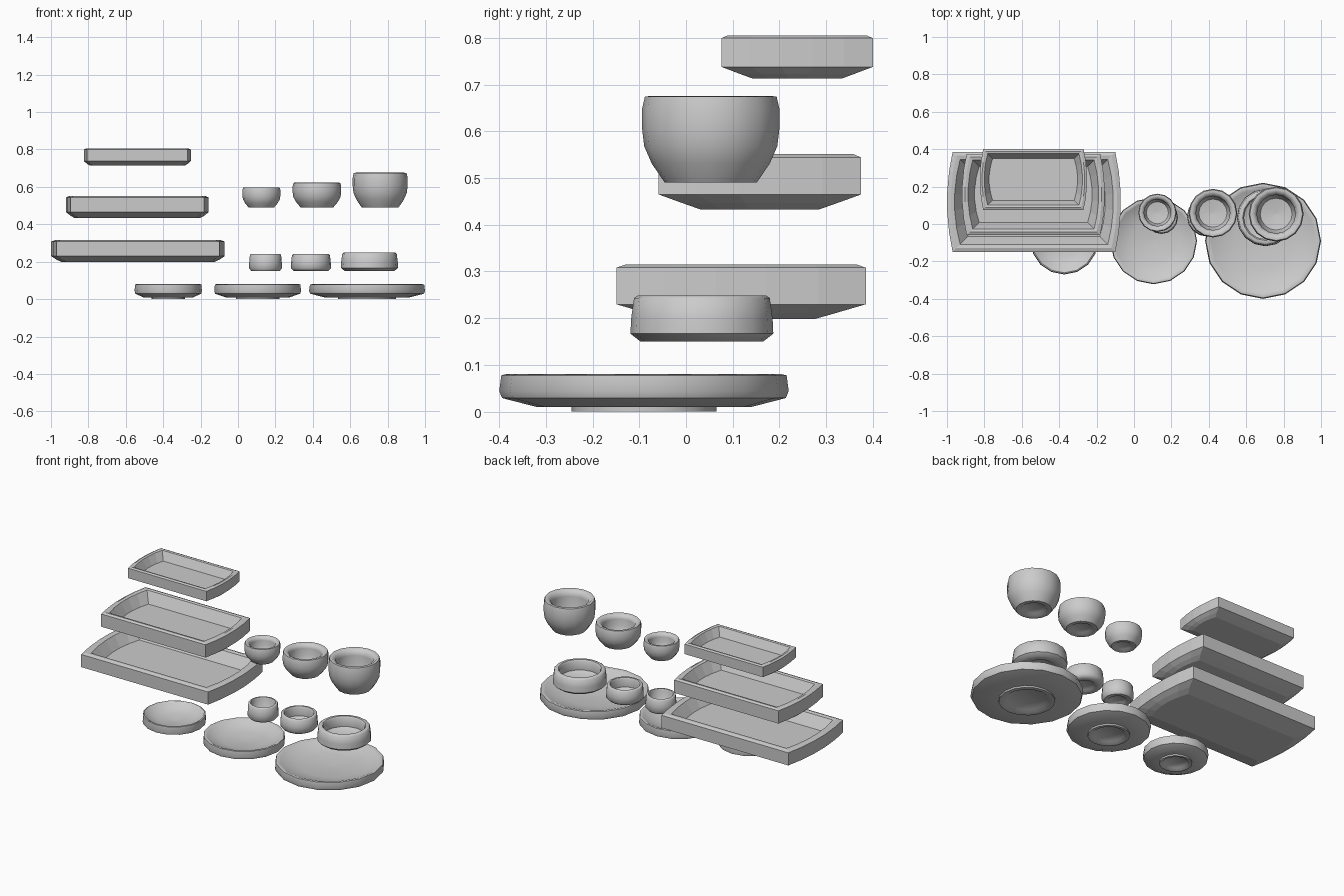
import bpy, bmesh, math

if "Cube" in bpy.data.objects:
    bpy.data.objects.remove(bpy.data.objects["Cube"])


def finish(bm, name, angle):
    bmesh.ops.recalc_face_normals(bm, faces=bm.faces)
    me = bpy.data.meshes.new(name)
    bm.to_mesh(me)
    bm.free()
    ob = bpy.data.objects.new(name, me)
    bpy.context.collection.objects.link(ob)
    bpy.ops.object.select_all(action='DESELECT')
    ob.select_set(True)
    bpy.context.view_layer.objects.active = ob
    if angle:
        bpy.ops.object.shade_smooth_by_angle(angle=math.radians(angle))
    return ob


def skin(bm, loops):
    # bridge successive closed loops and cap both ends
    rings = [[bm.verts.new(p) for p in lp] for lp in loops]
    n = len(rings[0])
    for a, b in zip(rings, rings[1:]):
        for i in range(n):
            j = (i + 1) % n
            bm.faces.new((a[i], a[j], b[j], b[i]))
    bm.faces.new(rings[0])
    bm.faces.new(rings[-1])


def lathe(name, cx, cy, z0, r, h, profile, sides=16):
    # profile is (radius fraction, height fraction)
    bm = bmesh.new()
    loops = []
    for pr, pz in profile:
        loops.append([(cx + r * pr * math.cos(2 * math.pi * i / sides),
                       cy + r * pr * math.sin(2 * math.pi * i / sides),
                       z0 + h * pz) for i in range(sides)])
    skin(bm, loops)
    return finish(bm, name, 50)


def tray_loop(cx, cy, hx, hy, z, bulge):
    # rectangle whose short ends bow outward
    ts = (-1, -0.62, -0.2, 0.2, 0.62, 1)
    right = [(cx + hx - bulge * t * t, cy + hy * t, z) for t in ts]
    left = [(cx - hx + bulge * t * t, cy - hy * t, z) for t in ts]
    return right + left


def tray(name, cx, cy, z0, hx, hy, h):
    b = hx * 0.065
    rim, floor = hy * 0.15, hy * 0.31
    bm = bmesh.new()
    skin(bm, [tray_loop(cx, cy, x, y, z0 + z, b) for x, y, z in (
        (hx * 0.88, hy * 0.59, 0),
        (hx * 0.94, hy * 0.76, h * 0.11),
        (hx, hy, h * 0.27),
        (hx, hy, h * 0.94),
        (hx - rim * 0.5, hy - rim * 0.5, h),
        (hx - rim, hy - rim, h * 0.97),
        (hx - floor, hy - floor, h * 0.42))])
    return finish(bm, name, 0)


# rectangular trays
tray("large_tray", -0.535, 0.118, 0.198, 0.465, 0.267, 0.117)
tray("medium_tray", -0.538, 0.158, 0.433, 0.382, 0.217, 0.118)
tray("small_tray", -0.538, 0.238, 0.713, 0.287, 0.162, 0.092)

# round plates with a foot ring
PLATE = [(0.02, 0.17), (0.36, 0.15), (0.42, 0), (0.5, 0), (0.5, 0.12),
         (0.74, 0.12), (0.98, 0.36), (1, 0.55), (0.985, 0.97), (0.95, 1),
         (0.9, 0.92), (0.75, 0.68), (0.5, 0.5), (0.02, 0.42)]
for name, cx, r in (("large_plate", 0.69, 0.31), ("medium_plate", 0.105, 0.232),
                    ("small_plate", -0.373, 0.18)):
    lathe(name, cx, -0.09, 0, r, 0.08, PLATE)

# low straight-walled dishes
DISH = [(0.02, 0.1), (0.5, 0.1), (0.6, 0), (0.86, 0), (1, 0.17), (0.99, 0.5),
        (0.95, 0.95), (0.9, 1), (0.8, 1), (0.75, 0.9), (0.77, 0.35),
        (0.65, 0.24), (0.02, 0.22)]
for name, cx, cy, r, h in (("large_dish", 0.703, 0.034, 0.153, 0.098),
                           ("medium_dish", 0.39, 0.04, 0.107, 0.09),
                           ("small_dish", 0.147, 0.035, 0.088, 0.09)):
    lathe(name, cx, cy, 0.15, r, h, DISH)

# deep bowls
BOWL = [(0.02, 0.07), (0.4, 0.07), (0.5, 0), (0.67, 0), (0.86, 0.22),
        (0.97, 0.42), (1, 0.62), (1, 0.85), (0.96, 0.99), (0.87, 1),
        (0.74, 0.93), (0.7, 0.8), (0.72, 0.5), (0.58, 0.25), (0.02, 0.17)]
for name, cx, cy, r, h in (("large_bowl", 0.76, 0.053, 0.147, 0.186),
                           ("medium_bowl", 0.422, 0.058, 0.13, 0.133),
                           ("small_bowl", 0.125, 0.06, 0.102, 0.107)):
    lathe(name, cx, cy, 0.49, r, h, BOWL)
